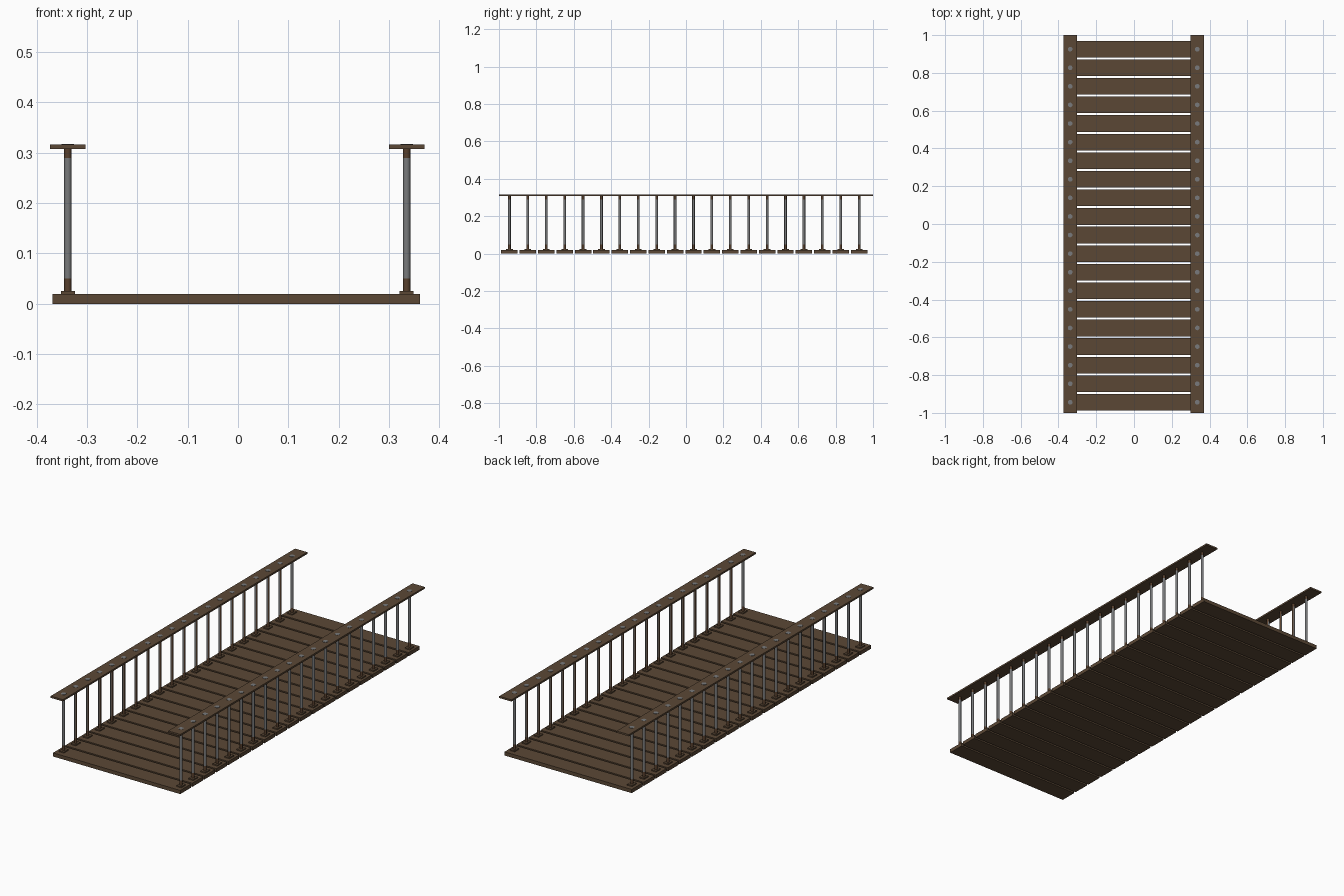
import bpy
import bmesh
from mathutils import Matrix, Vector

cube = bpy.data.objects.get("Cube")
if cube:
    bpy.data.objects.remove(cube, do_unlink=True)


def make_material(name, rgb):
    mat = bpy.data.materials.new(name)
    mat.use_nodes = True
    colour = (*rgb, 1.0)
    mat.diffuse_color = colour
    mat.node_tree.nodes["Principled BSDF"].inputs["Base Color"].default_value = colour
    return mat


WOOD = make_material("brown wood", (0.105, 0.064, 0.036))
STEEL = make_material("grey steel", (0.19, 0.195, 0.2))
RUST = make_material("rusty brown", (0.095, 0.05, 0.026))


def finish(name, bm, materials):
    mesh = bpy.data.meshes.new(name)
    bm.to_mesh(mesh)
    bm.free()
    for mat in materials:
        mesh.materials.append(mat)
    obj = bpy.data.objects.new(name, mesh)
    bpy.context.collection.objects.link(obj)
    return obj


def box(name, low, high, mat):
    low, high = Vector(low), Vector(high)
    bm = bmesh.new()
    place = Matrix.Translation((low + high) / 2) @ Matrix.Diagonal((*(high - low), 1))
    bmesh.ops.create_cube(bm, size=1, matrix=place)
    return finish(name, bm, [mat])


def rod(name, x, y, z0, z1, radius, materials):
    bm = bmesh.new()
    bmesh.ops.create_cone(bm, cap_ends=True, segments=12, radius1=radius, radius2=radius,
                          depth=z1 - z0, matrix=Matrix.Translation((x, y, (z0 + z1) / 2)))
    return finish(name, bm, materials)


def baluster(name, x, y, side, is_end):
    # Round post with rusty ends and a rusty inner side
    bm = bmesh.new()
    bmesh.ops.create_cone(bm, cap_ends=True, segments=12, radius1=0.0072, radius2=0.0072,
                          depth=POST_TOP - POST_FOOT,
                          matrix=Matrix.Translation((x, y, (POST_TOP + POST_FOOT) / 2)))
    for height in (0.05, 0.29):
        bmesh.ops.bisect_plane(bm, geom=bm.verts[:] + bm.edges[:] + bm.faces[:],
                               plane_co=(0, 0, height), plane_no=(0, 0, 1))
    bm.normal_update()
    for face in bm.faces:
        z = face.calc_center_median().z
        at_end = z < 0.05 or z > 0.29
        inner = face.normal.x * side < -0.3 and not is_end
        face.material_index = 1 if at_end or inner else 0
        face.smooth = abs(face.normal.z) < 0.5
    return finish(name, bm, [STEEL, RUST])


COUNT = 20
PITCH = 0.0984
FIRST_Y = -0.944
DECK_TOP = 0.019
POST_FOOT, POST_TOP = 0.02, 0.309
RAIL_LOW, RAIL_HIGH = 0.307, 0.316
POST_X = {"left": 0.335, "right": -0.338}

# Deck planks
for i in range(COUNT):
    y = FIRST_Y + i * PITCH
    box(f"deck_plank_{i + 1}", (-0.368, y - 0.044, 0), (0.361, y + 0.044, DECK_TOP), WOOD)

# Railings: handrail board, posts, foot plates and bolt heads
for label, x in POST_X.items():
    side = 1 if x > 0 else -1
    box(f"{label}_handrail", (x - 0.035, -1, RAIL_LOW), (x + 0.035, 1, RAIL_HIGH), WOOD)
    for i in range(COUNT):
        y = FIRST_Y + i * PITCH
        baluster(f"{label}_post_{i + 1}", x, y, side, i in (0, COUNT - 1))
        box(f"{label}_foot_plate_{i + 1}", (x - 0.014, y - 0.018, DECK_TOP - 0.002),
            (x + 0.014, y + 0.018, 0.025), WOOD)
        rod(f"{label}_bolt_head_{i + 1}", x, y, RAIL_HIGH - 0.002, RAIL_HIGH + 0.0012,
            0.0125, [STEEL])
